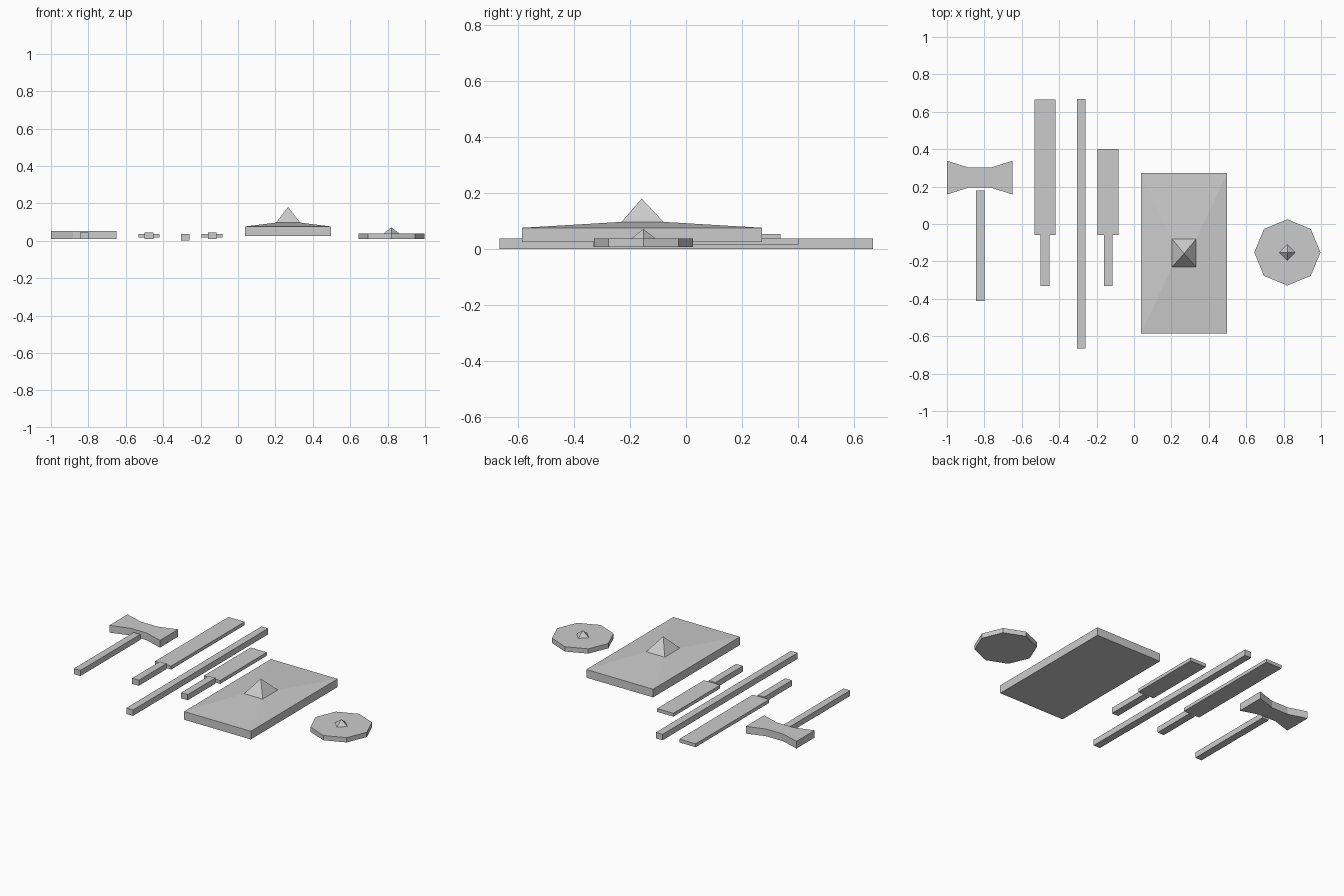
import bpy
import bmesh
from math import cos, sin, pi

if "Cube" in bpy.data.objects:
    bpy.data.objects.remove(bpy.data.objects["Cube"])


def loft(name, rings):
    """Solid through stacked rings of (x, y, z) points; a one-point ring is a tip."""
    bm = bmesh.new()
    vs = [[bm.verts.new(p) for p in ring] for ring in rings]
    bm.faces.new(vs[0][::-1])
    for a, b in zip(vs, vs[1:]):
        n = len(a)
        for i in range(n):
            j = (i + 1) % n
            bm.faces.new((a[i], a[j], b[0]) if len(b) == 1 else (a[i], a[j], b[j], b[i]))
    if len(vs[-1]) > 1:
        bm.faces.new(vs[-1])
    bmesh.ops.recalc_face_normals(bm, faces=bm.faces)
    me = bpy.data.meshes.new(name)
    bm.to_mesh(me)
    bm.free()
    ob = bpy.data.objects.new(name, me)
    bpy.context.collection.objects.link(ob)
    return ob


def rect(x0, x1, y0, y1, z):
    return [(x0, y0, z), (x1, y0, z), (x1, y1, z), (x0, y1, z)]


def ngon(cx, cy, r, n, z):
    return [(cx + r * cos(2 * pi * i / n), cy + r * sin(2 * pi * i / n), z) for i in range(n)]


def bar(name, x0, x1, y0, y1, z0, z1):
    return loft(name, [rect(x0, x1, y0, y1, z0), rect(x0, x1, y0, y1, z1)])


# double-bladed axe
half = [(-0.175, -0.09), (-0.058, -0.053), (0.058, -0.053), (0.175, -0.09)]
outline = half + [(-x, -y) for x, y in half]
loft("axe_head", [[(x - 0.825, y + 0.248, z) for x, y in outline] for z in (0.008, 0.053)])
bar("axe_handle", -0.845, -0.80, -0.413, 0.178, 0.008, 0.043)

# long sword and short sword
for name, x, tip in (("long_sword", -0.476, 0.665), ("short_sword", -0.138, 0.402)):
    bar(name + "_blade", x - 0.056, x + 0.056, -0.06, tip, 0.016, 0.037)
    bar(name + "_grip", x - 0.023, x + 0.023, -0.332, -0.06, 0.009, 0.044)

# plain staff
bar("staff", -0.306, -0.26, -0.665, 0.668, 0.0, 0.037)

# tall shield: slab, shallow sloped face, pyramid boss
loft("tall_shield", [
    rect(0.037, 0.498, -0.585, 0.272, 0.025),
    rect(0.037, 0.498, -0.585, 0.272, 0.076),
    rect(0.203, 0.332, -0.23, -0.08, 0.097),
    [(0.268, -0.158, 0.18)],
])

# round shield: octagon slab with small pyramid boss
loft("round_shield", [ngon(0.82, -0.152, 0.177, 8, z) for z in (0.008, 0.038)])
loft("round_shield_boss", [ngon(0.82, -0.152, 0.044, 4, 0.037), [(0.82, -0.152, 0.072)]])
